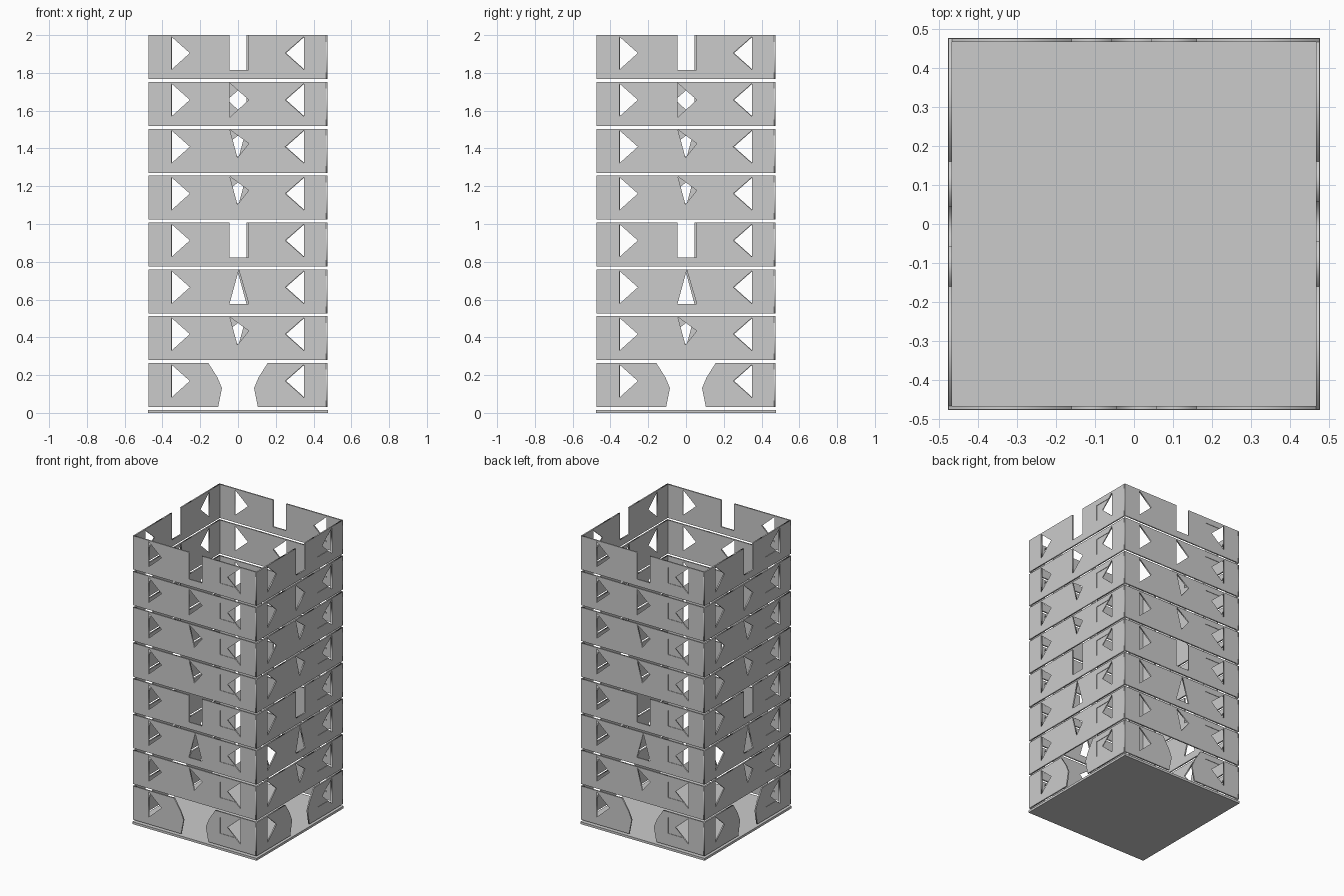
import bpy, bmesh, math
from mathutils import Matrix

if "Cube" in bpy.data.objects:
    bpy.data.objects.remove(bpy.data.objects["Cube"])

H, PITCH, T = 0.233, 0.248, 0.009      # panel height, storey spacing, wall thickness
OUT = 0.475                            # half width of the tower
MID = 0.16                             # half width of the centre panel


def evaluated_mesh(ob, name):
    dg = bpy.context.evaluated_depsgraph_get()
    me = bpy.data.meshes.new_from_object(ob.evaluated_get(dg))
    me.name = name
    return me


def panel_mesh(name, outline, hole=None):
    """Flat panel from an outline with an optional cut-out, standing on the front side."""
    cu = bpy.data.curves.new(name, 'CURVE')
    cu.dimensions, cu.fill_mode, cu.extrude = '2D', 'BOTH', T / 2
    for pts in [outline] + ([hole] if hole else []):
        sp = cu.splines.new('POLY')
        sp.points.add(len(pts) - 1)
        for p, (x, z) in zip(sp.points, pts):
            p.co = (x, z, 0, 1)
        sp.use_cyclic_u = True
    ob = bpy.data.objects.new(name, cu)
    bpy.context.collection.objects.link(ob)
    me = evaluated_mesh(ob, name)
    bpy.data.objects.remove(ob)
    bm = bmesh.new()
    bm.from_mesh(me)
    bmesh.ops.remove_doubles(bm, verts=bm.verts, dist=1e-5)
    bm.transform(Matrix.Translation((0, -OUT + T / 2, 0)) @ Matrix.Rotation(math.pi / 2, 4, 'X'))
    bmesh.ops.recalc_face_normals(bm, faces=bm.faces)
    bm.to_mesh(me)
    bm.free()
    return me


def box(name, size, loc):
    me = bpy.data.meshes.new(name)
    bm = bmesh.new()
    bmesh.ops.create_cube(bm, size=1)
    bm.transform(Matrix.Translation(loc) @ Matrix.Diagonal((*size, 1)))
    bm.to_mesh(me)
    bm.free()
    ob = bpy.data.objects.new(name, me)
    bpy.context.collection.objects.link(ob)
    return ob


def rect(x0, x1):
    return [(x0, 0), (x1, 0), (x1, H), (x0, H)]


# Corner panels, shortened at one end so the four sides meet like a pinwheel
left = panel_mesh("left_panel", rect(-OUT, -MID),
                  [(-0.353, 0.05), (-0.255, 0.138), (-0.353, 0.225)])
right = panel_mesh("right_panel", rect(MID, OUT - T),
                   [(0.35, 0.05), (0.35, 0.225), (0.25, 0.138)])

# Shallow square recess around the right-hand window
base = bpy.data.objects.new("recess_base", right)
bpy.context.collection.objects.link(base)
cutter = box("recess_cutter", (0.14, 0.006, 0.11), (0.265, -OUT, 0.138))
cutter.hide_render = True
mod = base.modifiers.new("recess", 'BOOLEAN')
mod.operation, mod.object, mod.solver = 'DIFFERENCE', cutter, 'EXACT'
right = evaluated_mesh(base, "right_panel_recessed")
bpy.data.objects.remove(base)
bpy.data.objects.remove(cutter)

# Centre panels
full = rect(-MID, MID)
shard = panel_mesh("shard_panel", full, [(-0.043, 0.228), (-0.003, 0.08), (0.057, 0.155)])
spire = panel_mesh("spire_panel", full, [(-0.045, 0.05), (0.057, 0.05), (0.004, 0.23)])
arrow = panel_mesh("arrow_panel", full, [(-0.045, 0.045), (0.057, 0.138), (-0.045, 0.228)])
slot = panel_mesh("slot_panel", [(-MID, 0), (MID, 0), (MID, H), (0.056, H), (0.056, 0.047),
                                 (-0.044, 0.047), (-0.044, H), (-MID, H)])
jamb = [(-MID, 0), (-0.105, 0), (-0.085, 0.10), (-0.108, 0.155), (-0.157, H), (-MID, H)]
jamb_l = panel_mesh("door_jamb_left", jamb)
jamb_r = panel_mesh("door_jamb_right", [(-x, z) for x, z in jamb])

centres = [[jamb_l, jamb_r], [shard], [spire], [slot], [shard], [shard], [arrow], [slot]]

# Eight storeys with four identical sides
for floor, middle in enumerate(centres):
    z = 2.0 - H - PITCH * (7 - floor)
    for side in range(4):
        for me in [left, right] + middle:
            ob = bpy.data.objects.new(f"{me.name}_f{floor + 1}_s{side + 1}", me)
            ob.location.z = z
            ob.rotation_euler.z = side * math.pi / 2
            bpy.context.collection.objects.link(ob)

# Ground plate
box("ground_plate", (0.953, 0.953, 0.016), (0, 0, 0.008))
